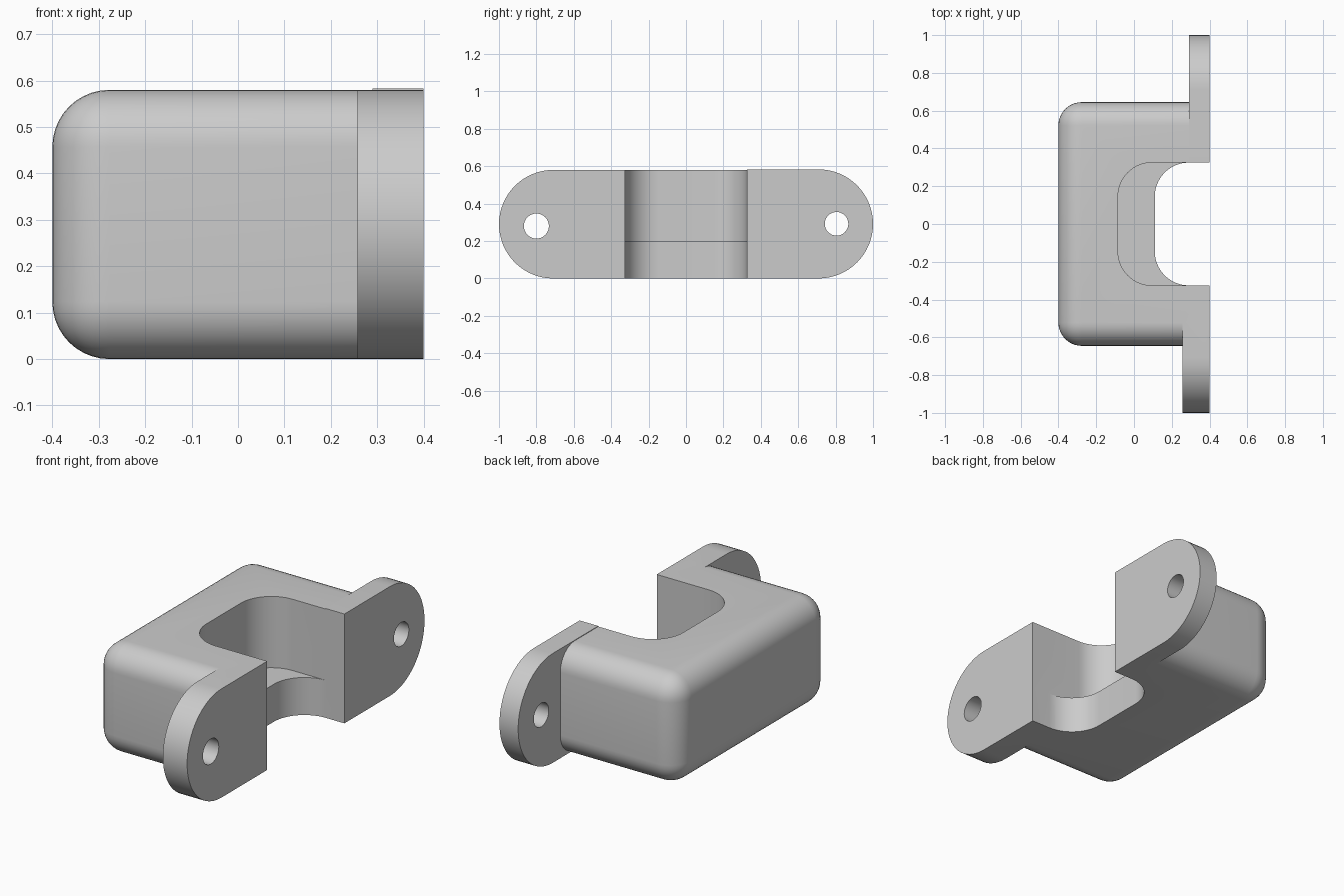
import bpy, bmesh
from math import pi, cos, sin, radians

cube = bpy.data.objects.get("Cube")
if cube:
    bpy.data.objects.remove(cube)

grey = bpy.data.materials.new("plain_grey")
grey.use_nodes = True
colour = (0.6, 0.6, 0.6, 1)
grey.diffuse_color = colour
grey.node_tree.nodes["Principled BSDF"].inputs["Base Color"].default_value = colour


def add_object(name, bm):
    bmesh.ops.recalc_face_normals(bm, faces=bm.faces)
    mesh = bpy.data.meshes.new(name)
    bm.to_mesh(mesh)
    bm.free()
    mesh.materials.append(grey)
    obj = bpy.data.objects.new(name, mesh)
    bpy.context.collection.objects.link(obj)
    return obj


def arc(cx, cy, r, start, end, steps=16):
    angles = [radians(start + (end - start) * i / steps) for i in range(steps + 1)]
    return [(cx + r * cos(a), cy + r * sin(a)) for a in angles]


def prism(name, outline, low, high, axis):
    """Extrude an outline along x (outline in y, z) or z (outline in x, y)."""
    bm = bmesh.new()
    place = (lambda p, h: (h, *p)) if axis == "x" else (lambda p, h: (*p, h))
    face = bm.faces.new([bm.verts.new(place(p, low)) for p in outline])
    moved = bmesh.ops.extrude_face_region(bm, geom=[face])["geom"]
    shift = place((0, 0), high - low)
    bmesh.ops.translate(bm, vec=shift, verts=[v for v in moved if isinstance(v, bmesh.types.BMVert)])
    return add_object(name, bm)


def combine(target, tool, operation):
    mod = target.modifiers.new(operation.lower(), "BOOLEAN")
    mod.operation, mod.object, mod.solver = operation, tool, "EXACT"
    bpy.context.view_layer.objects.active = target
    bpy.ops.object.modifier_apply(modifier=mod.name)
    bpy.data.objects.remove(tool)


# Rounded block, left square at the mounting side
HEIGHT, BACK, MOUNT = 0.58, -0.4, 0.4
BODY_END, HALF = 0.36, 0.645
bm = bmesh.new()
bmesh.ops.create_cube(bm, size=1)
for v in bm.verts:
    v.co.x = BACK if v.co.x < 0 else BODY_END
    v.co.y *= 2 * HALF
    v.co.z = (v.co.z + 0.5) * HEIGHT
round_edges = [e for e in bm.edges if min(v.co.x for v in e.verts) < 0]
bmesh.ops.bevel(bm, geom=round_edges, offset=0.123, segments=10, profile=0.5, affect="EDGES")
bracket = add_object("bracket", bm)

# Mounting ears: inner x, top z, hole y, hole z, hole radius
ears = {1: (0.29, 0.583, 0.805, 0.292, 0.063), -1: (0.257, HEIGHT, 0.8, 0.28, 0.067)}
for side, (inner, top, hole_y, hole_z, hole_r) in ears.items():
    r = top / 2
    outline = [(0.25, 0)] + arc(1 - r, r, r, -90, 90, 32) + [(0.25, top)]
    ear = prism("ear", [(side * y, z) for y, z in outline], inner, MOUNT, "x")
    combine(bracket, ear, "UNION")
    hole = prism("ear_hole", arc(side * hole_y, hole_z, hole_r, 0, 348.75, 31), 0, 0.5, "x")
    combine(bracket, hole, "DIFFERENCE")

# Stepped slot, deeper above the ledge
SLOT, CORNER, LEDGE = 0.325, 0.18, 0.2
for depth, low, high in ((0.11, -0.1, 0.7), (-0.085, LEDGE, 0.7)):
    cx, cy = depth + CORNER, SLOT - CORNER
    outline = [(0.6, SLOT)] + arc(cx, cy, CORNER, 90, 180) + arc(cx, -cy, CORNER, 180, 270) + [(0.6, -SLOT)]
    combine(bracket, prism("slot", outline, low, high, "z"), "DIFFERENCE")

# Smooth curves, crisp corners
bpy.ops.object.select_all(action="DESELECT")
bracket.select_set(True)
bpy.context.view_layer.objects.active = bracket
bpy.ops.object.shade_smooth_by_angle(angle=radians(30))
